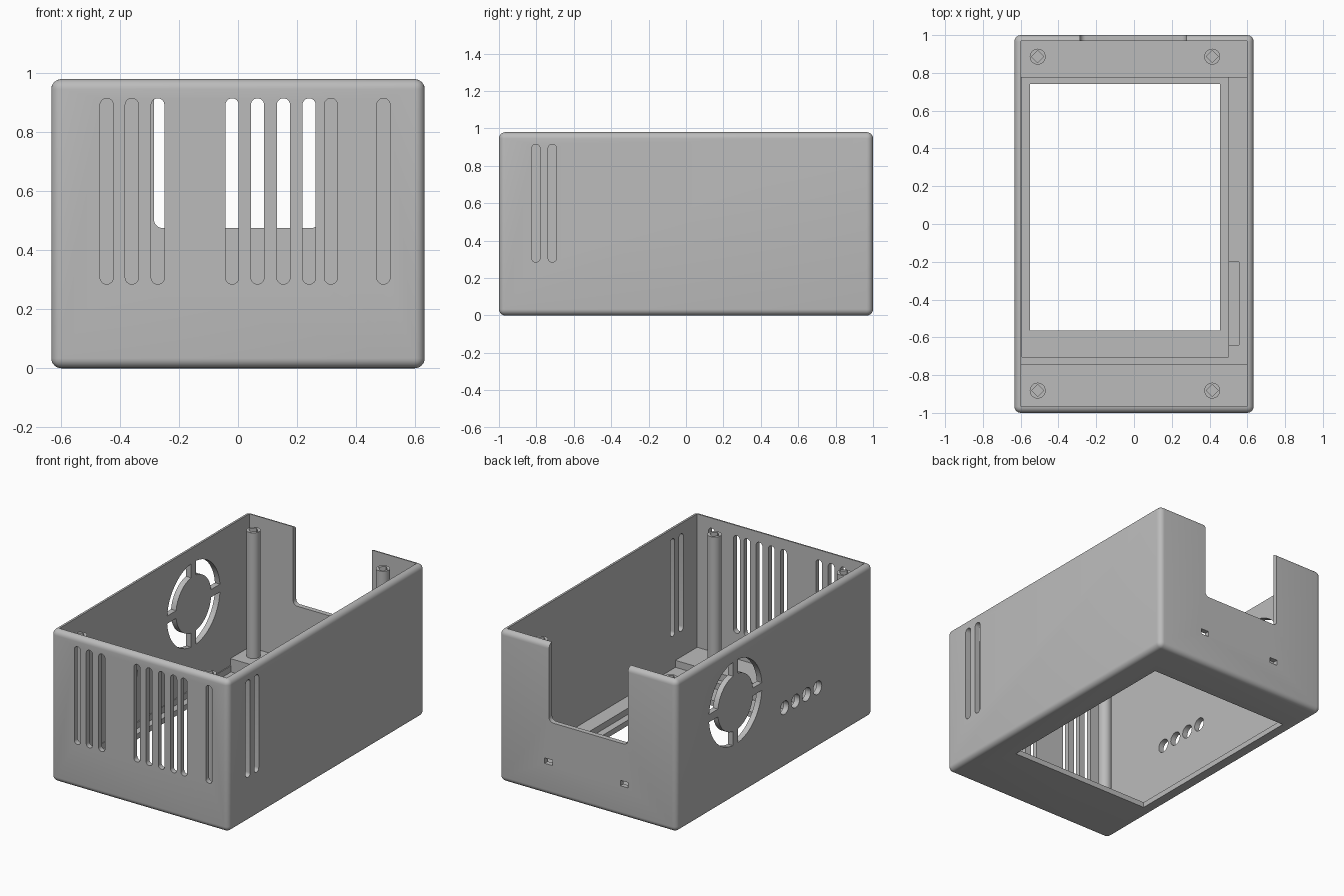
import bpy, bmesh, math
from mathutils import Vector

if "Cube" in bpy.data.objects:
    bpy.data.objects.remove(bpy.data.objects["Cube"], do_unlink=True)

grey = bpy.data.materials.new("plain grey")
grey.use_nodes = True
colour = (0.5, 0.5, 0.5, 1)
grey.diffuse_color = colour
grey.node_tree.nodes["Principled BSDF"].inputs["Base Color"].default_value = colour


def finish(bm, name):
    bmesh.ops.recalc_face_normals(bm, faces=bm.faces)
    mesh = bpy.data.meshes.new(name)
    bm.to_mesh(mesh)
    bm.free()
    obj = bpy.data.objects.new(name, mesh)
    bpy.context.collection.objects.link(obj)
    mesh.materials.append(grey)
    return obj


def add_box(bm, low, high):
    verts = bmesh.ops.create_cube(bm, size=1)["verts"]
    for v in verts:
        v.co = [lo + (c + 0.5) * (hi - lo) for c, lo, hi in zip(v.co, low, high)]


def box(name, low, high):
    bm = bmesh.new()
    add_box(bm, low, high)
    return finish(bm, name)


def prism(bm, outline, axis, start, end):
    """Extrude a (horizontal, height) outline along the x or y axis."""
    def place(u, z):
        return (start, u, z) if axis == "x" else (u, start, z)
    face = bm.faces.new([bm.verts.new(place(u, z)) for u, z in outline])
    moved = bmesh.ops.extrude_face_region(bm, geom=[face])["geom"]
    shift = Vector((end - start, 0, 0) if axis == "x" else (0, end - start, 0))
    bmesh.ops.translate(bm, vec=shift, verts=[g for g in moved if isinstance(g, bmesh.types.BMVert)])


def arc(u, z, radius, begin, stop, steps=12):
    angles = [begin + (stop - begin) * i / steps for i in range(steps + 1)]
    return [(u + radius * math.cos(a), z + radius * math.sin(a)) for a in angles]


def slot(u, low=0.285, high=0.915, r=0.0225):
    return arc(u, high - r, r, 0, math.pi) + arc(u, low + r, r, math.pi, 2 * math.pi)


def fan_opening(u, z, quarter, outer=0.27, inner=0.18, half_spoke=0.025):
    turn = quarter * math.pi / 2
    a, b = math.asin(half_spoke / outer), math.asin(half_spoke / inner)
    return (arc(u, z, outer, turn + a, turn + math.pi / 2 - a)
            + arc(u, z, inner, turn + math.pi / 2 - b, turn + b))


def cut(obj, cutter):
    mod = obj.modifiers.new("cut", "BOOLEAN")
    mod.operation, mod.solver, mod.object = "DIFFERENCE", "EXACT", cutter
    bpy.context.view_layer.update()
    evaluated = obj.evaluated_get(bpy.context.evaluated_depsgraph_get())
    mesh = bpy.data.meshes.new_from_object(evaluated)
    obj.modifiers.clear()
    obj.data = mesh
    bpy.data.objects.remove(cutter, do_unlink=True)


# Rounded outer block
bm = bmesh.new()
add_box(bm, (-0.633, -1, 0), (0.633, 1, 0.98))
bmesh.ops.bevel(bm, geom=bm.edges[:], offset=0.034, segments=6, profile=0.5, affect="EDGES")
case = finish(bm, "case_shell")

# Cavity, screen recess, screen opening and cable pocket
cut(case, box("cavity", (-0.597, -0.966, 0.075), (0.597, 0.968, 1.2)))
cut(case, box("recess", (-0.592, -0.705, 0.035), (0.5, 0.775, 0.2)))
cut(case, box("opening", (-0.55, -0.565, -0.1), (0.455, 0.74, 0.2)))
cut(case, box("pocket", (0.49, -0.64, 0.05), (0.555, -0.2, 0.2)))

# Openings through the walls
bm = bmesh.new()
for x in (-0.445, -0.36, -0.272, -0.02, 0.066, 0.154, 0.241, 0.315, 0.493):
    prism(bm, slot(x), "y", -1.1, -0.9)
for y in (-0.803, -0.715):
    prism(bm, slot(y), "x", 0.56, 0.8)
for i in range(4):
    prism(bm, fan_opening(0.4, 0.615, i), "x", -0.8, -0.56)
    prism(bm, arc(-0.1 - 0.112 * i, 0.39, 0.043, 0, 2 * math.pi * 23 / 24, 23), "x", -0.8, -0.56)
for x in (-0.26, 0.28):
    add_box(bm, (x - 0.028, 0.9, 0.2), (x + 0.028, 1.1, 0.235))
notch = (arc(-0.255, 0.505, 0.03, math.pi, 1.5 * math.pi, 6)
         + arc(0.247, 0.505, 0.03, 1.5 * math.pi, 2 * math.pi, 6) + [(0.277, 1.2), (-0.285, 1.2)])
prism(bm, notch, "y", 0.9, 1.1)
cut(case, finish(bm, "wall_openings"))

# Raised platforms at both ends
box("front_platform", (-0.6, -0.97, 0.06), (0.6, -0.745, 0.12))
box("back_platform", (-0.6, 0.775, 0.03), (0.6, 0.97, 0.12))

# Screw posts with square sockets
for end, y in (("front", -0.882), ("back", 0.886)):
    for side, x in (("right", -0.51), ("left", 0.414)):
        bm = bmesh.new()
        bmesh.ops.create_cone(bm, cap_ends=True, segments=32, radius1=0.042, radius2=0.042, depth=0.82)
        bmesh.ops.translate(bm, vec=(x, y, 0.52), verts=bm.verts)
        post = finish(bm, f"{end}_{side}_post")
        bm = bmesh.new()
        bmesh.ops.create_cone(bm, cap_ends=True, segments=4, radius1=0.032, radius2=0.032, depth=0.2)
        bmesh.ops.translate(bm, vec=(x, y, 0.93), verts=bm.verts)
        cut(post, finish(bm, "socket"))

# Smooth the rounded parts
bpy.ops.object.select_all(action="DESELECT")
for obj in bpy.context.scene.objects:
    if obj.name.endswith(("_shell", "_post")):
        obj.select_set(True)
        bpy.context.view_layer.objects.active = obj
bpy.ops.object.shade_smooth_by_angle(angle=math.radians(30))
